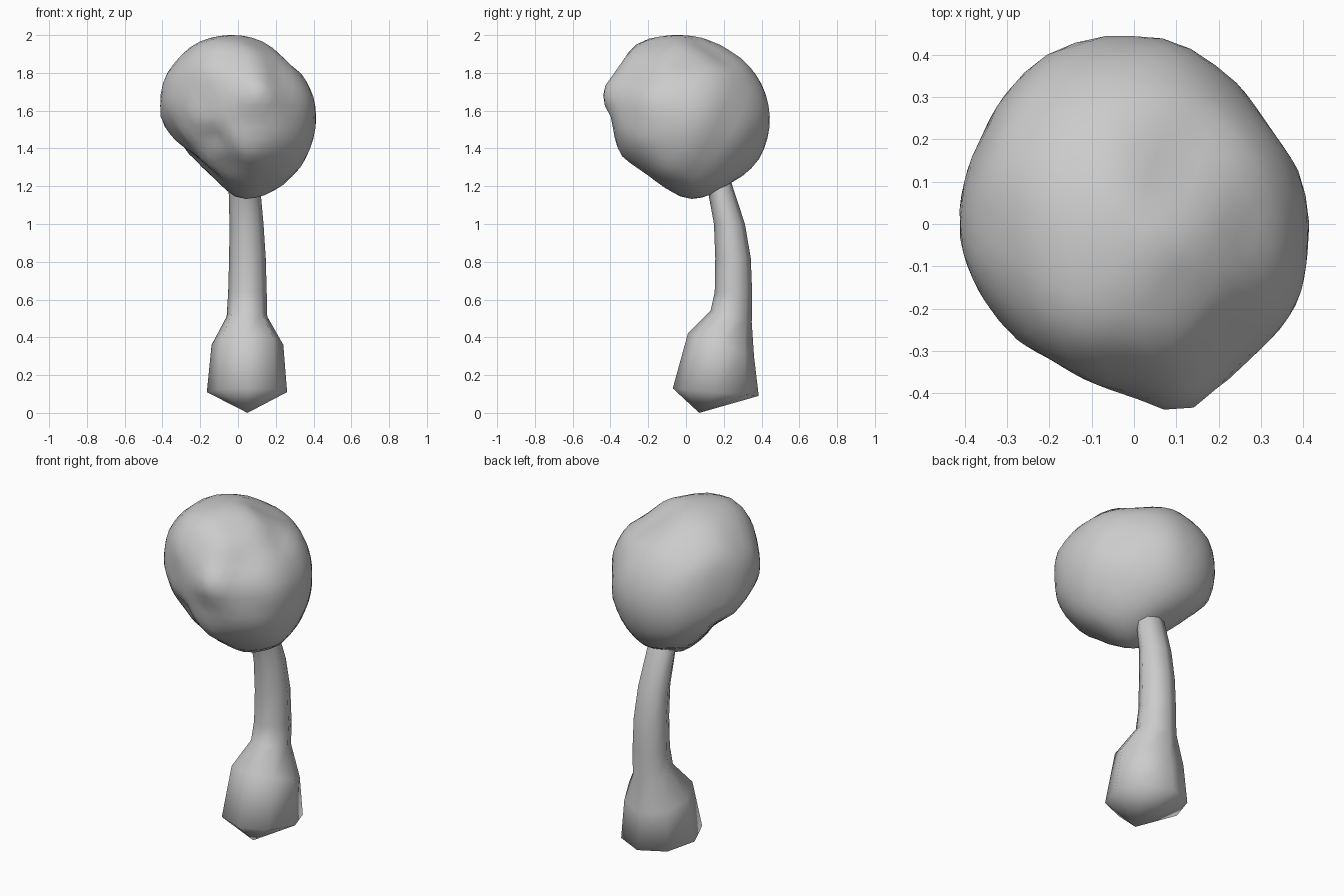
import bpy, bmesh, math
from mathutils import Vector

if "Cube" in bpy.data.objects:
    bpy.data.objects.remove(bpy.data.objects["Cube"])


def finish(bm, name):
    bmesh.ops.recalc_face_normals(bm, faces=bm.faces)
    mesh = bpy.data.meshes.new(name)
    bm.to_mesh(mesh)
    bm.free()
    for p in mesh.polygons:
        p.use_smooth = True
    obj = bpy.data.objects.new(name, mesh)
    bpy.context.collection.objects.link(obj)
    return obj


# Lumpy head: contour radii every 30 degrees in several planes (right axis, up axis, radii)
CONTOURS = [
    ((1, 0, 0), (0, 0, 1), (.41, .405, .42, .43, .445, .43, .40, .38, .335, .41, .44, .42)),
    ((0, 1, 0), (0, 0, 1), (.44, .43, .42, .43, .465, .43, .385, .39, .37, .42, .43, .445)),
    ((1, 0, 0), (0, 1, 0), (.41, .41, .42, .45, .45, .41, .41, .40, .37, .40, .42, .405)),
    ((.82, .57, 0), (-.26, .37, .89), (.39, .40, .42, .43, .455, .44, .375, .33, .335, .39, .425, .40)),
    ((-.82, -.57, 0), (.26, -.37, .89), (.385, .43, .48, .42, .40, .41, .40, .41, .43, .38, .295, .315)),
    ((-.82, .57, 0), (.285, .41, .866), (.42, .45, .43, .375, .395, .42, .445, .41, .375, .35, .355, .39)),
]
# Knobs and dents on the head: direction, height, width
LUMPS = [
    ((.12, -.44, .13), .06, .22),
    ((-.13, -.38, -.10), -.025, .25),
    ((-.22, -.24, .34), .01, .25),
    ((.22, -.28, .26), -.02, .22),
    ((.30, -.02, .32), -.015, .2),
    ((.05, -.34, -.2), .015, .2),
    ((.06, .05, -.43), .022, .28),
    ((-.36, .02, -.11), .02, .25),
    ((.38, -.2, .03), .02, .25),
    ((-.38, 0, .16), .008, .3),
]


def head_radius(d):
    total = weight = 0
    limit = 9
    for right, up, radii in CONTOURS:
        a, b = d.dot(Vector(right)), d.dot(Vector(up))
        length = math.hypot(a, b)
        t = (math.degrees(math.atan2(b, a)) % 360) / 30
        i = int(t) % 12
        r = radii[i] + (radii[(i + 1) % 12] - radii[i]) * (t - int(t))
        w = length ** 14
        total += r * w
        weight += w
        limit = min(limit, r / max(length, .01))
    r = min(total / weight, limit) * 1.008
    for pos, height, width in LUMPS:
        gap = (d - Vector(pos).normalized()).length
        r += height * math.exp(-(gap / width) ** 2)
    return r


bm = bmesh.new()
bmesh.ops.create_icosphere(bm, subdivisions=4, radius=1)
for v in bm.verts:
    d = v.co.normalized()
    v.co = d * head_radius(d) + Vector((0, 0, 1.567))
finish(bm, "head")

# Bent stem flaring into a faceted foot: z, x min, x max, y min, y max, front rise
RINGS = [
    (.11, -.165, .26, -.07, .385, .02),
    (.36, -.14, .24, .01, .36, .06),
    (.51, -.06, .155, .13, .348, .03),
    (.64, -.052, .152, .152, .35, 0),
    (.82, -.047, .147, .155, .343, 0),
    (1.0, -.045, .135, .148, .312, 0),
    (1.2, -.05, .117, .115, .24, -.02),
    (1.34, -.04, .10, .05, .16, -.05),
]
SIDES = 8
bm = bmesh.new()
loops = []
for z, x0, x1, y0, y1, rise in RINGS:
    loop = []
    for k in range(SIDES):
        a = 2 * math.pi * k / SIDES
        loop.append(bm.verts.new(((x0 + x1) / 2 + (x1 - x0) / 2 * math.cos(a),
                                  (y0 + y1) / 2 + (y1 - y0) / 2 * math.sin(a),
                                  z - rise * math.sin(a))))
    loops.append(loop)
tip = bm.verts.new((.05, .07, 0))
for k in range(SIDES):
    n = (k + 1) % SIDES
    bm.faces.new((tip, loops[0][n], loops[0][k]))
    for lo, hi in zip(loops, loops[1:]):
        bm.faces.new((lo[k], lo[n], hi[n], hi[k]))
bm.faces.new(loops[-1])
finish(bm, "stem")
